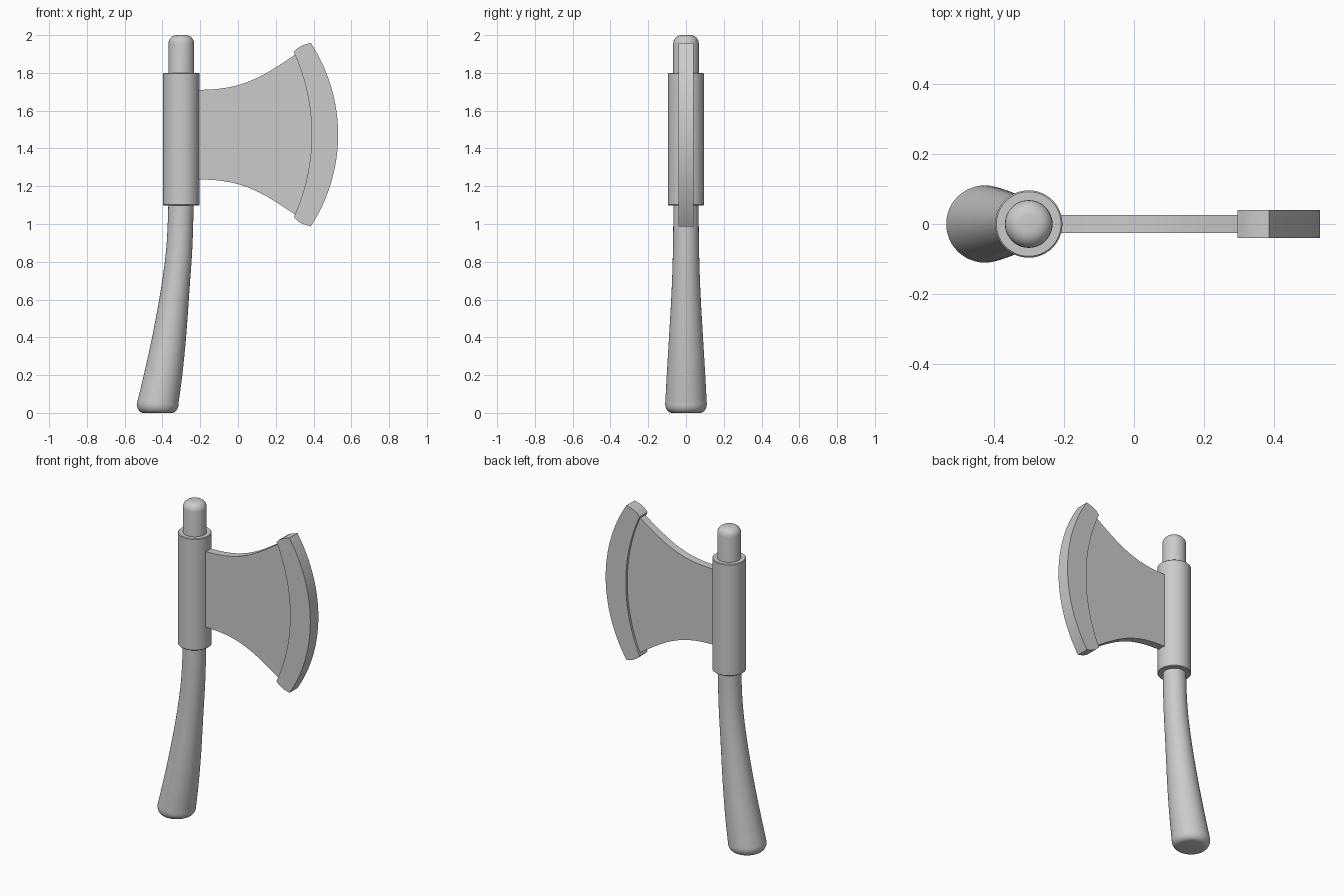
import bpy
import bmesh
import math

if "Cube" in bpy.data.objects:
    bpy.data.objects.remove(bpy.data.objects["Cube"], do_unlink=True)

# One plain grey for the whole tool
GREY = (0.6, 0.6, 0.6, 1)
grey = bpy.data.materials.new("plain_grey")
grey.use_nodes = True
grey.diffuse_color = GREY
grey.node_tree.nodes["Principled BSDF"].inputs["Base Color"].default_value = GREY

SHAFT_X = -0.30
MID_Z = 1.473  # blade is mirrored above and below this height


def finish(name, bm, angle=35):
    bmesh.ops.recalc_face_normals(bm, faces=bm.faces)
    mesh = bpy.data.meshes.new(name)
    bm.to_mesh(mesh)
    bm.free()
    mesh.materials.append(grey)
    obj = bpy.data.objects.new(name, mesh)
    bpy.context.collection.objects.link(obj)
    bpy.ops.object.select_all(action="DESELECT")
    obj.select_set(True)
    bpy.context.view_layer.objects.active = obj
    bpy.ops.object.shade_smooth_by_angle(angle=math.radians(angle))
    return obj


def lofted_rod(name, stations, sides=48):
    """Skin level circles given as (centre x, z, radius)."""
    bm = bmesh.new()
    rings = []
    for cx, z, r in stations:
        turn = [math.tau * i / sides for i in range(sides)]
        rings.append([bm.verts.new((cx + r * math.cos(a), r * math.sin(a), z)) for a in turn])
    for low, high in zip(rings, rings[1:]):
        for i in range(sides):
            j = (i + 1) % sides
            bm.faces.new((low[i], low[j], high[j], high[i]))
    bm.faces.new(rings[0])
    bm.faces.new(rings[-1])
    return finish(name, bm)


def plate(name, outline, half_thickness):
    """Extrude an x-z outline evenly to both sides of y = 0."""
    bm = bmesh.new()
    face = bm.faces.new([bm.verts.new((x, -half_thickness, z)) for x, z in outline])
    grown = bmesh.ops.extrude_face_region(bm, geom=[face])["geom"]
    moved = [v for v in grown if isinstance(v, bmesh.types.BMVert)]
    bmesh.ops.translate(bm, verts=moved, vec=(0, 2 * half_thickness, 0))
    return finish(name, bm, 25)


def spline(points, steps=6):
    """Catmull-Rom curve through tuples of any length."""
    pts = [points[0]] + points + [points[-1]]
    out = []
    for a, b, c, d in zip(pts, pts[1:], pts[2:], pts[3:]):
        for s in range(steps):
            t = s / steps
            out.append(tuple(
                0.5 * (2 * q + (r - p) * t + (2 * p - 5 * q + 4 * r - w) * t * t
                       + (3 * q - p - 3 * r + w) * t ** 3)
                for p, q, r, w in zip(a, b, c, d)))
    return out + [points[-1]]


def arc(apex, sagitta, half, steps=32):
    """Bulging arc from top to bottom around the blade's middle height."""
    radius = (half * half + sagitta * sagitta) / (2 * sagitta)
    span = math.asin(half / radius)
    angles = [span * (1 - 2 * i / steps) for i in range(steps + 1)]
    return [(apex - radius + radius * math.cos(a), MID_Z + radius * math.sin(a)) for a in angles]


def mirrored(points):
    return [(x, 2 * MID_Z - z) for x, z in reversed(points)]


# Handle: flared curved grip, straight shaft, rounded ends
grip = spline([(-0.425, 0.05, 0.11), (-0.397, 0.2, 0.102), (-0.365, 0.4, 0.09),
               (-0.333, 0.65, 0.076), (-0.311, 0.87, 0.069), (-0.302, 1.1, 0.067),
               (SHAFT_X, 1.3, 0.068)])
quarter = [math.pi / 2 * i / 6 for i in range(7)]
butt = [(-0.425, 0.045 - 0.045 * math.cos(a), 0.075 + 0.035 * math.sin(a)) for a in quarter]
tip = [(SHAFT_X, 1.955 + 0.045 * math.sin(a), 0.023 + 0.045 * math.cos(a)) for a in quarter]
lofted_rod("handle", butt + grip + tip)

# Collar that holds the blade on the shaft
lofted_rod("collar", [(SHAFT_X, 1.098, 0.092), (SHAFT_X, 1.102, 0.096),
                      (SHAFT_X, 1.796, 0.096), (SHAFT_X, 1.8, 0.092)])

# Blade body with flaring curved top and bottom
flare = spline([(-0.25, 1.709), (-0.2, 1.71), (-0.1, 1.716), (0, 1.735),
                (0.1, 1.773), (0.2, 1.829), (0.315, 1.905)])
plate("blade", flare + arc(0.42, 0.095, 0.42) + mirrored(flare), 0.025)

# Thicker crescent cutting edge with clipped corners
corner = [(0.295, 1.91), (0.315, 1.93), (0.34, 1.945)]
inner = arc(0.39, 0.095, 0.437)
outer = arc(0.53, 0.145, 0.486)
plate("cutting_edge", corner[1:] + outer + mirrored(corner[1:]) + inner[::-1], 0.04)
